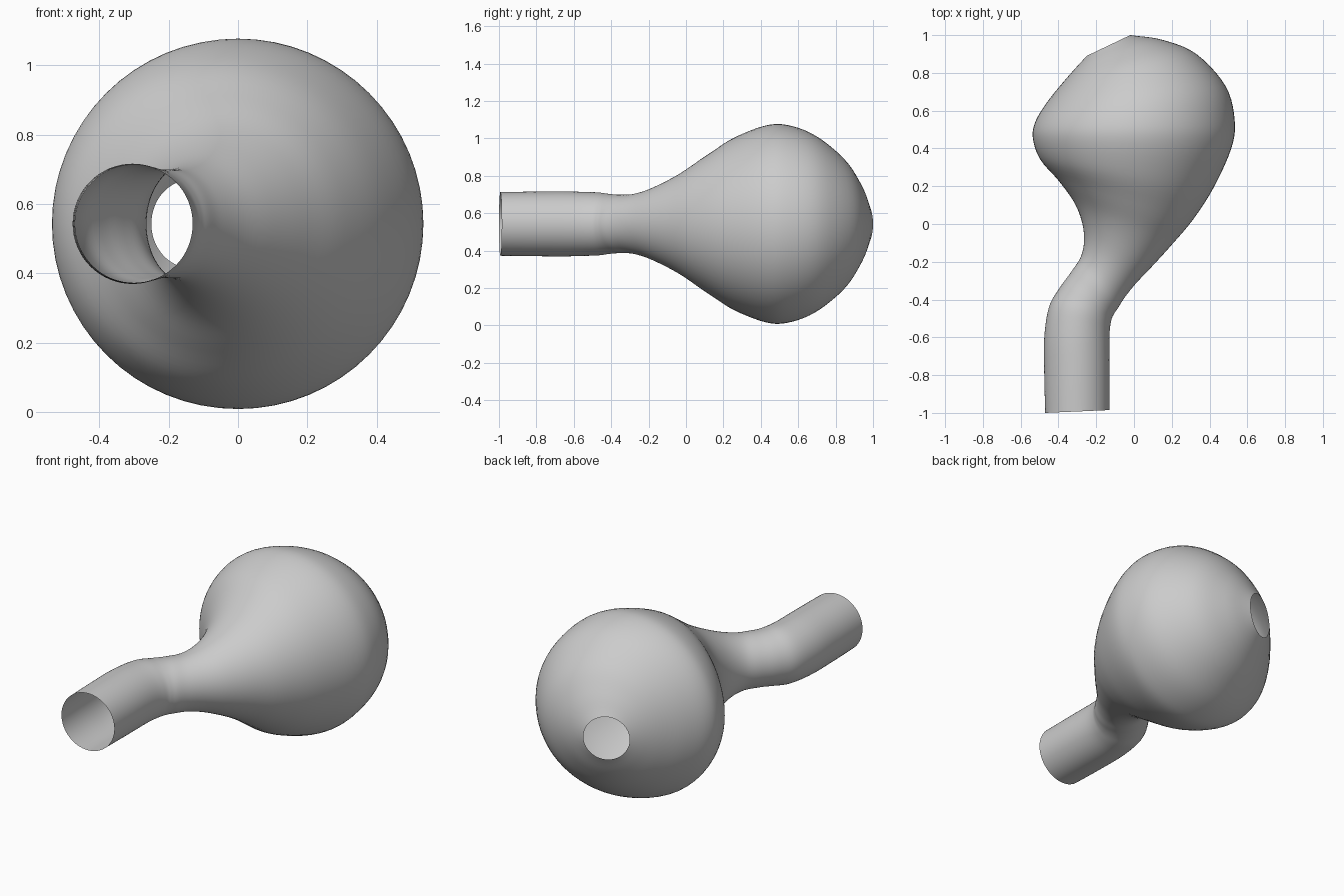
import bpy
import bmesh
import math
from mathutils import Vector

SEGMENTS = 64
STEPS = 5
AXIS_HEIGHT = 0.543

default_cube = bpy.data.objects.get("Cube")
if default_cube:
    bpy.data.objects.remove(default_cube, do_unlink=True)


def make_material(name, colour):
    material = bpy.data.materials.new(name)
    material.use_nodes = True
    material.diffuse_color = colour
    shader = next(node for node in material.node_tree.nodes if node.type == "BSDF_PRINCIPLED")
    shader.inputs["Base Color"].default_value = colour
    shader.inputs["Roughness"].default_value = 0.6
    return material


def smooth_path(points, steps):
    """Pass a Catmull-Rom curve through the points."""
    padded = [points[0] * 2 - points[1]] + points + [points[-1] * 2 - points[-2]]
    path = []
    for before, start, end, after in zip(padded, padded[1:], padded[2:], padded[3:]):
        for step in range(steps):
            t = step / steps
            tangent_in = (end - before) / 2
            tangent_out = (after - start) / 2
            rise = t * t * (3 - 2 * t)
            path.append(
                start * (1 - rise)
                + end * rise
                + tangent_in * (t * (1 - t) ** 2)
                - tangent_out * (t * t * (1 - t))
            )
    path.append(points[-1])
    return path


def loft_shell(name, stations, material):
    """Loft an open shell through circles given by their two side points."""
    left_edge = smooth_path([Vector((s[0], s[1], AXIS_HEIGHT)) for s in stations], STEPS)
    right_edge = smooth_path([Vector((s[2], s[3], AXIS_HEIGHT)) for s in stations], STEPS)
    bm = bmesh.new()
    rings = []
    for left, right in zip(left_edge, right_edge):
        centre = (left + right) / 2
        across = (right - left) / 2
        upward = Vector((0, 0, across.length))
        ring = []
        for index in range(SEGMENTS):
            angle = math.tau * index / SEGMENTS
            ring.append(bm.verts.new(centre + across * math.cos(angle) + upward * math.sin(angle)))
        rings.append(ring)
    for ring, following in zip(rings, rings[1:]):
        for index in range(SEGMENTS):
            neighbour = (index + 1) % SEGMENTS
            bm.faces.new((ring[index], ring[neighbour], following[neighbour], following[index]))
    bmesh.ops.recalc_face_normals(bm, faces=bm.faces)
    mesh = bpy.data.meshes.new(name)
    bm.to_mesh(mesh)
    bm.free()
    mesh.materials.append(material)
    shell = bpy.data.objects.new(name, mesh)
    bpy.context.collection.objects.link(shell)
    bpy.ops.object.select_all(action="DESELECT")
    shell.select_set(True)
    bpy.context.view_layer.objects.active = shell
    bpy.ops.object.shade_smooth_by_angle(angle=math.radians(40))
    return shell


# Side points of each cross-section: left x, left y, right x, right y
tube_sections = [
    (-.47, -1, -.13, -.985),
    (-.475, -.8, -.13, -.78),
    (-.475, -.6, -.13, -.59),
]
neck_sections = [
    (-.45, -.44, -.12, -.51),
    (-.395, -.34, -.105, -.475),
    (-.33, -.25, -.085, -.445),
    (-.28, -.17, -.05, -.39),
    (-.264, -.08, .01, -.315),
    (-.278, .02, .1, -.22),
    (-.32, .12, .2, -.11),
]
bulb_sections = [
    (-.4, .23, .31, .02),
    (-.495, .34, .42, .19),
    (-.535, .45, .515, .4),
    (-.523, .54, .533, .55),
    (-.46, .645, .485, .73),
    (-.38, .745, .33, .9),
    (-.31, .825, .15, .975),
    (-.25, .89, -.02, 1),
]

# Flask: open tube, bent neck and round bulb with a small rear opening
plain_grey = make_material("plain_grey", (0.6, 0.6, 0.6, 1))
loft_shell("bent_flask_shell", tube_sections + neck_sections + bulb_sections, plain_grey)
